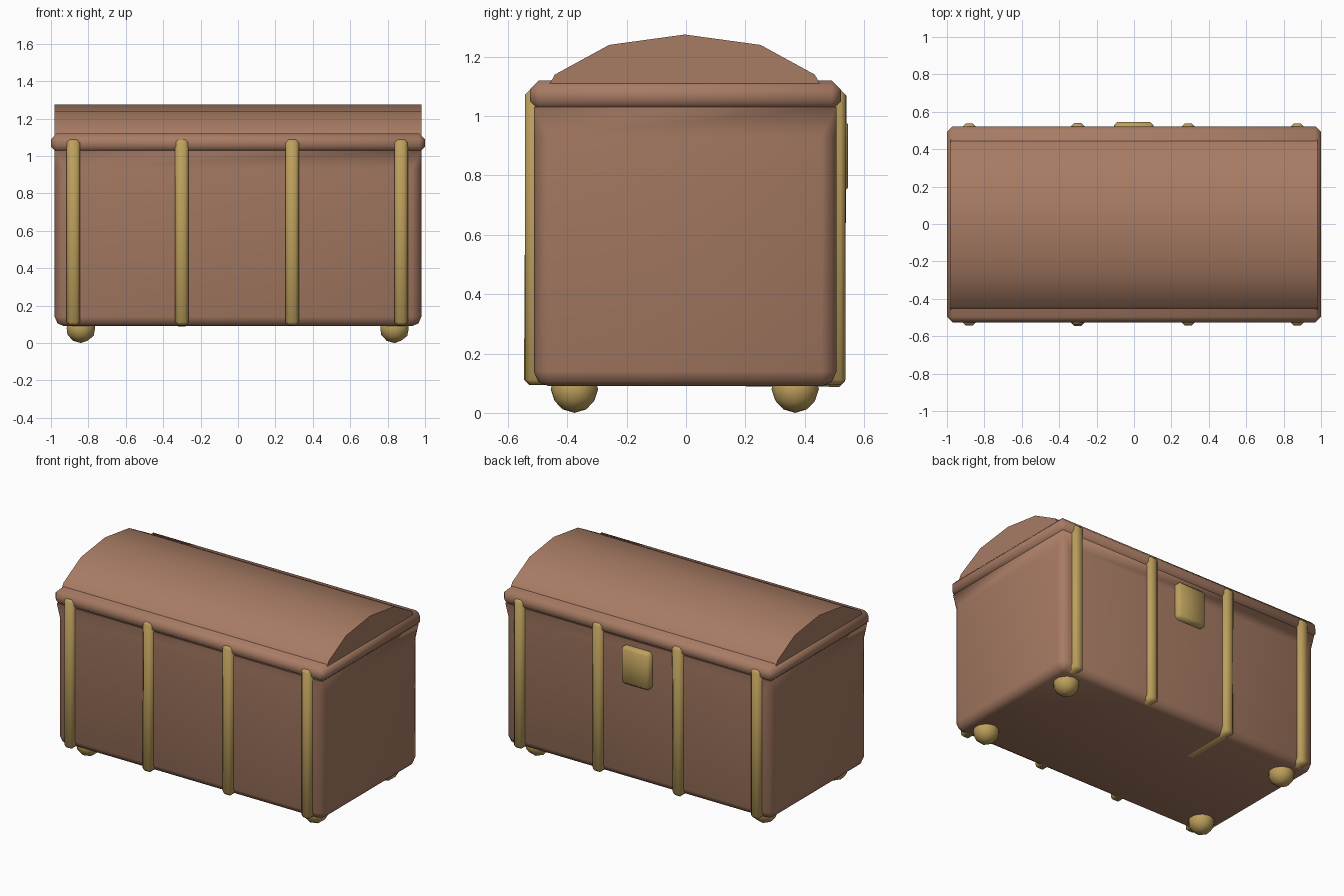
import bpy
import bmesh
from math import radians, sin, cos, pi
from mathutils import Matrix

if "Cube" in bpy.data.objects:
    bpy.data.objects.remove(bpy.data.objects["Cube"], do_unlink=True)


def make_material(name, colour):
    mat = bpy.data.materials.new(name)
    mat.use_nodes = True
    mat.diffuse_color = colour
    mat.node_tree.nodes["Principled BSDF"].inputs["Base Color"].default_value = colour
    return mat


WOOD = make_material("brown wood", (0.39, 0.20, 0.127, 1))
BRASS = make_material("dull brass", (0.51, 0.35, 0.108, 1))


def finish(name, bm, mat, angle=60):
    """Turn a bmesh into a smooth-shaded object."""
    bmesh.ops.remove_doubles(bm, verts=bm.verts, dist=0.0005)
    bmesh.ops.recalc_face_normals(bm, faces=bm.faces)
    mesh = bpy.data.meshes.new(name)
    bm.to_mesh(mesh)
    bm.free()
    mesh.materials.append(mat)
    obj = bpy.data.objects.new(name, mesh)
    bpy.context.collection.objects.link(obj)
    bpy.ops.object.select_all(action="DESELECT")
    obj.select_set(True)
    bpy.context.view_layer.objects.active = obj
    bpy.ops.object.shade_smooth_by_angle(angle=radians(angle))
    return obj


def bevelled_box(name, low, high, bevel, mat, segments=1, tilt=0):
    """Box between two corners, with every edge bevelled."""
    size = [b - a for a, b in zip(low, high)]
    centre = [(a + b) / 2 for a, b in zip(low, high)]
    bm = bmesh.new()
    bmesh.ops.create_cube(bm, size=1, matrix=Matrix.Diagonal((*size, 1)))
    bmesh.ops.bevel(bm, geom=bm.edges[:], offset=bevel, segments=segments,
                    profile=0.5, affect="EDGES")
    obj = finish(name, bm, mat)
    obj.location = centre
    obj.rotation_euler.x = tilt
    return obj


def rounded_ring(bm, half_x, half_y, radius, z, steps=2):
    """Rounded rectangle of vertices at one height."""
    ring = []
    for corner, (sx, sy) in enumerate(((1, 1), (-1, 1), (-1, -1), (1, -1))):
        for i in range(steps + 1):
            a = (corner + i / steps) * pi / 2
            ring.append(bm.verts.new((sx * (half_x - radius) + radius * cos(a),
                                      sy * (half_y - radius) + radius * sin(a), z)))
    return ring


# Trunk body: rounded below, corners running out to sharp points under the rim
bm = bmesh.new()
levels = ((0.05, 0.0, 0.09), (0.015, 0.035, 0.105), (0, 0.05, 0.14),
          (0, 0.05, 0.93), (0, 0.0, 1.03))
rings = [rounded_ring(bm, 0.98 - inset, 0.51 - inset, r, z) for inset, r, z in levels]
for lower, upper in zip(rings, rings[1:]):
    for i in range(len(lower)):
        j = (i + 1) % len(lower)
        bm.faces.new((lower[i], lower[j], upper[j], upper[i]))
bm.faces.new(rings[0])
bm.faces.new(rings[-1])
body = finish("trunk_body", bm, WOOD)
body.location.y = -0.003

# Rim of the lid
bevelled_box("lid_rim", (-1, -0.526, 1.02), (1, 0.522, 1.12), 0.03, WOOD)

# Arched lid
bm = bmesh.new()
half = [(0.46, 1.06), (0.46, 1.10), (0.438, 1.14), (0.255, 1.24)]
profile = [(-y, z) for y, z in half] + [(0, 1.275)] + [(y, z) for y, z in reversed(half)]
cap = bm.faces.new([bm.verts.new((-0.98, y - 0.004, z)) for y, z in profile])
sweep = bmesh.ops.extrude_face_region(bm, geom=[cap], use_keep_orig=True)
bmesh.ops.translate(bm, vec=(1.96, 0, 0),
                    verts=[v for v in sweep["geom"] if isinstance(v, bmesh.types.BMVert)])
finish("arched_lid", bm, WOOD, 50)

# Brass straps passing right round the trunk, one sitting slightly askew
for i, x in enumerate((-0.88, -0.30, 0.29, 0.872)):
    skew = i == 1
    bevelled_box(f"strap_{i + 1}", (x - 0.036, -0.543, 0.091 if skew else 0.094),
                 (x + 0.036, 0.538, 1.09), 0.018, BRASS, tilt=-0.006 if skew else 0)

# Lock plate on the back
bevelled_box("lock_plate", (-0.107, 0.46, 0.74), (0.105, 0.546, 0.99), 0.018, BRASS)

# Ball feet
for side, x in (("right", -0.84), ("left", 0.837)):
    for end, y in (("front", -0.376), ("back", 0.368)):
        bm = bmesh.new()
        bmesh.ops.create_icosphere(bm, subdivisions=2, radius=0.08)
        foot = finish(f"{end}_{side}_foot", bm, BRASS)
        foot.location = (x, y, 0.08)
